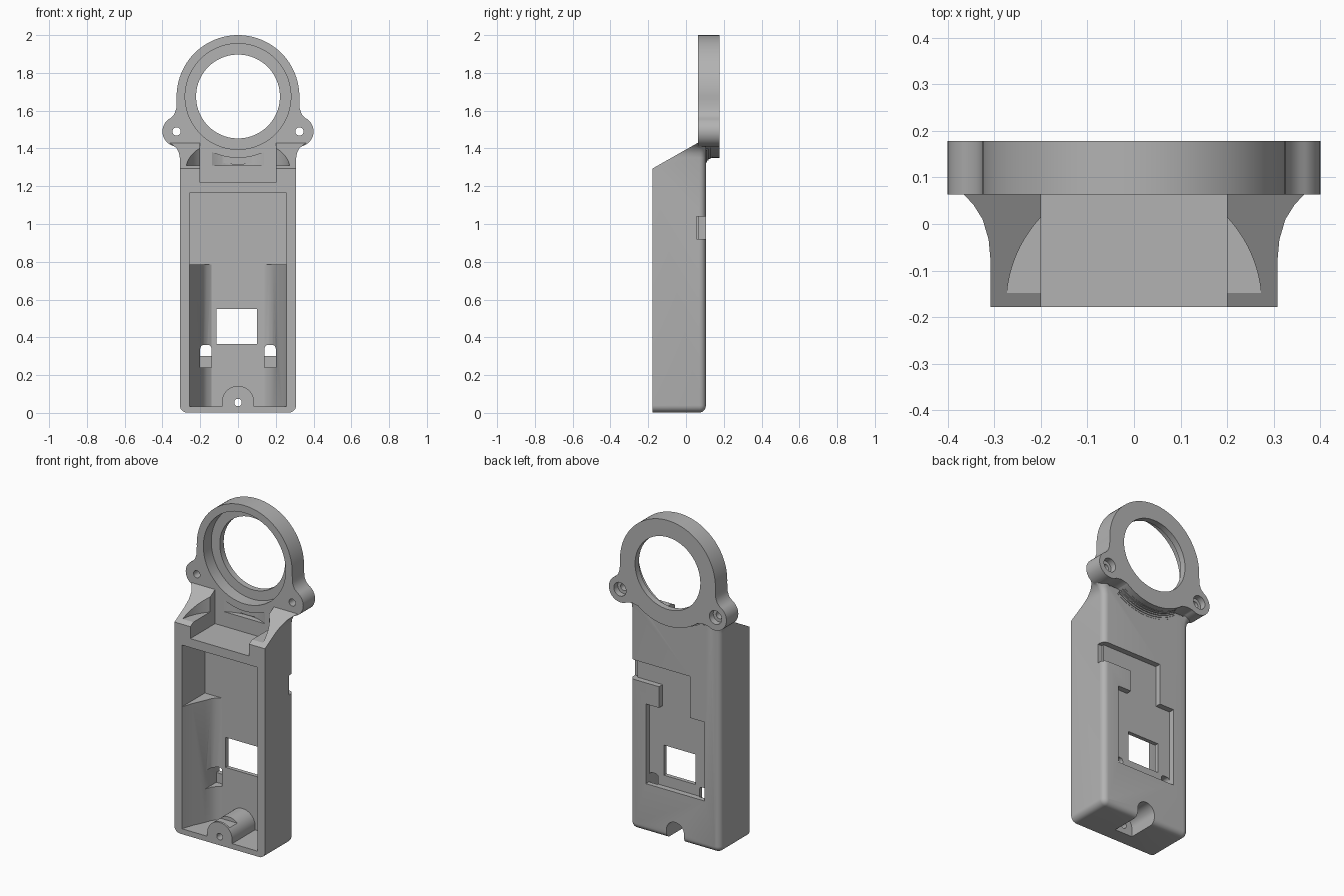
import bpy, bmesh
from math import cos, sin, pi
from mathutils import Vector

if "Cube" in bpy.data.objects:
    bpy.data.objects.remove(bpy.data.objects["Cube"])

grey = bpy.data.materials.new("plain grey")
grey.use_nodes = True
grey.diffuse_color = (0.45, 0.45, 0.45, 1)
grey.node_tree.nodes["Principled BSDF"].inputs["Base Color"].default_value = (0.45, 0.45, 0.45, 1)


def prism(name, pts, axis, lo, hi, round_hi=0):
    """Extrude a 2D outline along an axis; optionally round the far rim."""
    def place(p, d):
        return {"x": (d, p[0], p[1]), "y": (p[0], d, p[1]), "z": (p[0], p[1], d)}[axis]
    bm = bmesh.new()
    a = [bm.verts.new(place(p, lo)) for p in pts]
    b = [bm.verts.new(place(p, hi)) for p in pts]
    bm.faces.new(a)
    far = bm.faces.new(b)
    n = len(pts)
    for i in range(n):
        j = (i + 1) % n
        bm.faces.new((a[i], a[j], b[j], b[i]))
    bmesh.ops.recalc_face_normals(bm, faces=bm.faces)
    if round_hi:
        bmesh.ops.bevel(bm, geom=list(far.edges), offset=round_hi, segments=5,
                        profile=0.5, affect='EDGES')
    me = bpy.data.meshes.new(name)
    bm.to_mesh(me)
    bm.free()
    me.materials.append(grey)
    ob = bpy.data.objects.new(name, me)
    bpy.context.collection.objects.link(ob)
    return ob


def box(name, x0, x1, y0, y1, z0, z1):
    return prism(name, [(x0, y0), (x1, y0), (x1, y1), (x0, y1)], "z", z0, z1)


def arc(cx, cy, r, start=0, end=2 * pi, n=24):
    return [(cx + r * cos(start + (end - start) * i / n),
             cy + r * sin(start + (end - start) * i / n)) for i in range(n + 1)]


def disc(name, cx, cz, r, lo, hi, n=32):
    return prism(name, arc(cx, cz, r, n=n)[:-1], "y", lo, hi)


def mirrored(half):
    return half + [(-x, z) for x, z in reversed(half) if abs(x) > 1e-5]


def combine(target, other, how):
    """Apply a boolean and discard the helper."""
    mod = target.modifiers.new(how, 'BOOLEAN')
    mod.operation = how
    mod.solver = 'EXACT'
    mod.object = other
    bpy.context.view_layer.objects.active = target
    bpy.ops.object.modifier_apply(modifier=mod.name)
    bpy.data.objects.remove(other)


# Main case: rounded lower corners, flared shoulders, rounded back rim
RING_Z, BACK, FACE = 1.675, 0.105, 0.063
case_half = arc(0.27, 0.04, 0.038, -pi / 2, 0, 6)
case_half += [(0.308, 1.35), (0.312, 1.375), (0.325, 1.4), (0.345, 1.418), (0.365, 1.43)]
case = prism("lamp_case", mirrored(case_half), "y", -0.178, BACK, 0.034)

# Sloped top
combine(case, prism("slope_cutter", [(-0.3, 1.224), (FACE, 1.43), (FACE, 1.6), (-0.3, 1.6)],
                    "x", -0.6, 0.6), 'DIFFERENCE')

# Front compartment: wide upper part, trough shaped lower part
FLOOR = 0.045
combine(case, box("upper_bay", -0.257, 0.257, -0.3, FLOOR, 0.785, 1.165), 'DIFFERENCE')
trough = [(0.257, -0.3), (0.257, -0.178), (0.235, -0.11), (0.2, -0.035)]
trough += [(0.185, 0.005), (0.165, 0.03), (0.14, FLOOR)]
combine(case, prism("lower_bay", mirrored(trough), "z", 0.035, 0.79), 'DIFFERENCE')

# Scooped head seat and its square pocket
combine(case, prism("scoop", arc(0, -0.173, 0.274, 0, pi, 40) + [(-0.274, -0.4), (0.274, -0.4)],
                    "z", 1.31, 1.6), 'DIFFERENCE')
combine(case, box("pocket", -0.2, 0.2, -0.3, FACE, 1.22, 1.5), 'DIFFERENCE')

# Ring head with two ears
head = disc("ring_head", 0, RING_Z, 0.325, FACE, 0.178, 96)
web = [(0, 1.36), (0.06, 1.358), (0.2, 1.419), (0.24, 1.428), (0.275, 1.423), (0.31, 1.413),
       (0.36, 1.49), (0.362, 1.556), (0.338, 1.58), (0.327, 1.61), (0.324, 1.675), (0, 1.675)]
combine(head, prism("ear_web", mirrored(web), "y", FACE, 0.178), 'UNION')
for s in (-1, 1):
    combine(head, disc("ear", s * 0.32, 1.49, 0.08, FACE, 0.178, 40), 'UNION')

# Fillet where the back of the case runs into the ring
for i in range(5):
    t = (i + 1) / 5 * pi / 2
    r = 0.325 + 0.035 * (1 - sin(t - pi / 10))
    rim = arc(0, RING_Z, r, -pi / 2 - 0.62, -pi / 2 + 0.62, 30)
    combine(head, prism("fillet", rim, "y", 0.09, BACK + 0.035 * (1 - cos(t))), 'UNION')
combine(case, head, 'UNION')

# Ring bore with front seat, ear screw holes with back counterbores
combine(case, disc("bore", 0, RING_Z, 0.222, FACE - 0.1, 0.3, 80), 'DIFFERENCE')
combine(case, disc("seat", 0, RING_Z, 0.28, FACE - 0.03, 0.14, 80), 'DIFFERENCE')
for s in (-1, 1):
    combine(case, disc("ear_hole", s * 0.325, 1.49, 0.022, -0.1, 0.3, 20), 'DIFFERENCE')
    combine(case, disc("ear_counterbore", s * 0.325, 1.49, 0.042, 0.14, 0.3, 24), 'DIFFERENCE')

# Screw boss at the foot, with an open channel behind it
boss = arc(0, 0.058, 0.085, 0, pi, 28) + [(-0.085, 0.01), (0.085, 0.01)]
combine(case, prism("boss", boss, "y", -0.178, 0.07), 'UNION')
combine(case, box("boss_step", -0.2, 0.2, -0.165, -0.09, 0.12, 0.2), 'DIFFERENCE')
channel = arc(0, 0.055, 0.06, 0, pi, 24) + [(-0.06, -0.1), (0.06, -0.1)]
combine(case, prism("channel", channel, "y", -0.09, 0.3), 'DIFFERENCE')
combine(case, disc("boss_hole", 0, 0.055, 0.02, -0.3, 0, 20), 'DIFFERENCE')

# Stepped recess in the back, open to one side
DEEP = 0.07
recess = [(-0.2, 0.3), (0.2, 0.3), (0.2, 0.79), (0.11, 0.79), (0.11, 0.92), (0.4, 0.92),
          (0.4, 1.04), (-0.1, 1.04), (-0.1, 0.785), (-0.2, 0.785)]
combine(case, prism("back_recess", recess, "y", DEEP, 0.3), 'DIFFERENCE')
combine(case, box("side_notch", 0.28, 0.4, 0.055, 0.3, 0.92, 1.04), 'DIFFERENCE')

# Window and the two arched slots
combine(case, box("window", -0.115, 0.1, -0.02, 0.3, 0.365, 0.55), 'DIFFERENCE')
for s in (-1, 1):
    arch = arc(s * 0.17 + 0.01, 0.34, 0.02, 0, pi / 2, 5) + arc(s * 0.17 - 0.01, 0.34, 0.02, pi / 2, pi, 5)
    arch += [(s * 0.17 - 0.03, 0.24), (s * 0.17 + 0.03, 0.24)]
    combine(case, prism("slot", arch, "y", -0.08, DEEP + 0.005), 'DIFFERENCE')

# Smooth the curved walls, keep the edges crisp
bpy.ops.object.select_all(action='DESELECT')
case.select_set(True)
bpy.context.view_layer.objects.active = case
bpy.ops.object.shade_smooth_by_angle(angle=0.5)
